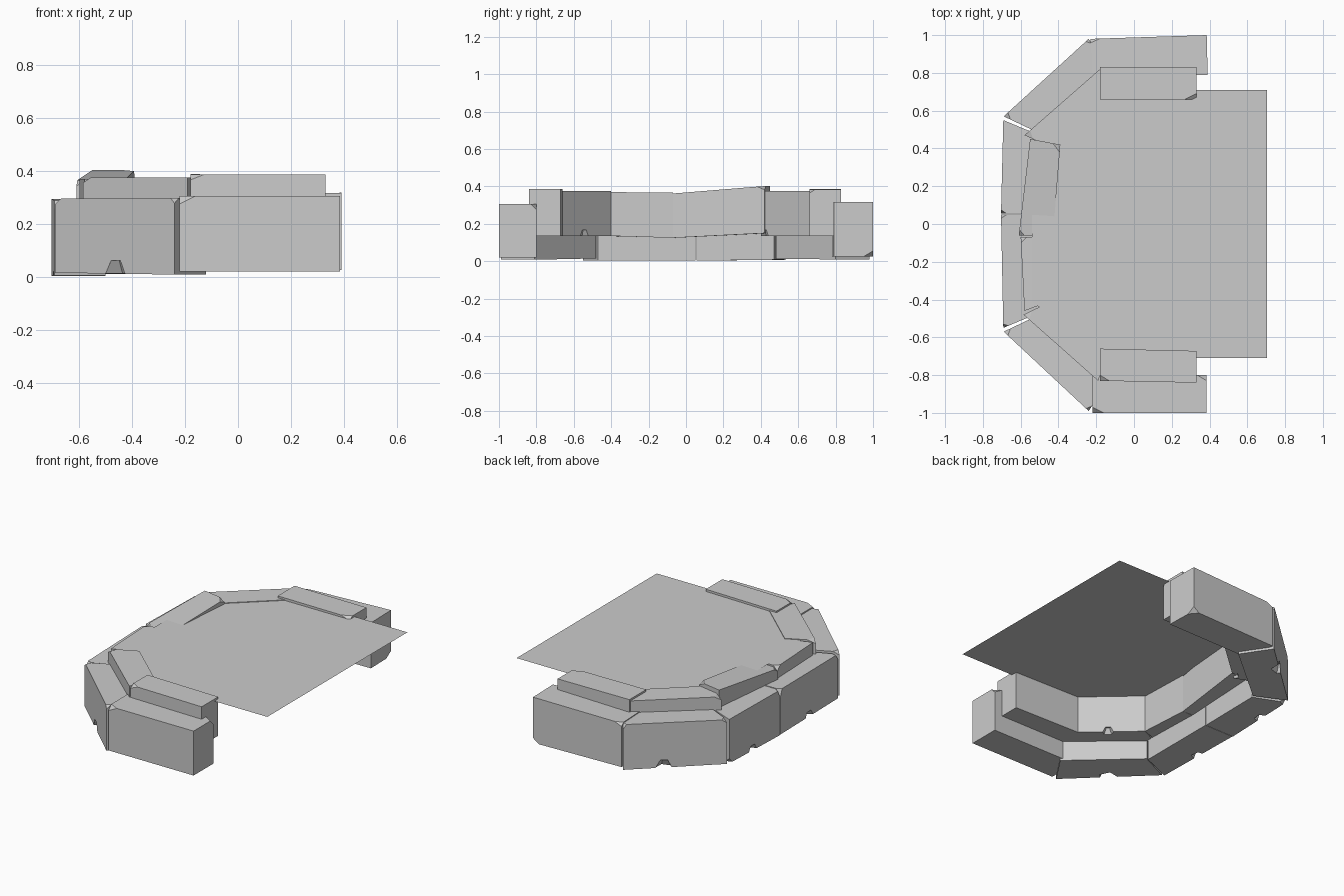
import bpy, bmesh
from mathutils import Vector, Matrix

if "Cube" in bpy.data.objects:
    bpy.data.objects.remove(bpy.data.objects["Cube"])


def finish(bm, name):
    bmesh.ops.recalc_face_normals(bm, faces=bm.faces)
    me = bpy.data.meshes.new(name)
    bm.to_mesh(me)
    bm.free()
    ob = bpy.data.objects.new(name, me)
    bpy.context.scene.collection.objects.link(ob)
    return ob


def stone(name, foot, zb, zt, chips=()):
    """Four-cornered block: foot = outer a, outer b, inner b, inner a;
    zb / zt = bottom and top heights at ends a and b; chips = (corner, lengths)."""
    bm = bmesh.new()
    ends = (0, 1, 1, 0)
    lo = [bm.verts.new((x, y, zb[e])) for (x, y), e in zip(foot, ends)]
    hi = [bm.verts.new((x, y, zt[e])) for (x, y), e in zip(foot, ends)]
    bm.faces.new(lo[::-1])
    bm.faces.new(hi)
    for i in range(4):
        j = (i + 1) % 4
        bm.faces.new((lo[i], lo[j], hi[j], hi[i]))
    bmesh.ops.recalc_face_normals(bm, faces=bm.faces)
    # cutting planes for the broken corners: corners 0-3 bottom, 4-7 top
    ring = [v.co.copy() for v in lo + hi]
    for c, (prev, nxt, up) in chips:
        base, k = c // 4 * 4, c % 4
        v = ring[c]
        others = (ring[base + (k - 1) % 4], ring[base + (k + 1) % 4], ring[(c + 4) % 8])
        p = [v + (o - v).normalized() * d for o, d in zip(others, (prev, nxt, up))]
        n = (p[1] - p[0]).cross(p[2] - p[0]).normalized()
        if n.dot(v - p[0]) < 0:
            n = -n
        r = bmesh.ops.bisect_plane(bm, geom=bm.verts[:] + bm.edges[:] + bm.faces[:],
                                   plane_co=p[0], plane_no=n, clear_outer=True)
        cut = [g for g in r["geom_cut"] if isinstance(g, bmesh.types.BMEdge)]
        bmesh.ops.holes_fill(bm, edges=cut, sides=0)
    return finish(bm, name)


def notch(ob, at, size, turn):
    """Break a wedge out of the lower edge of a stone."""
    bm = bmesh.new()
    bmesh.ops.create_cone(bm, cap_ends=True, segments=5, radius1=size, radius2=size * 0.35,
                          depth=size * 1.1,
                          matrix=Matrix.Translation(at) @ Matrix.Rotation(turn, 4, 'Z'))
    cutter = finish(bm, "notch_cutter")
    cutter.hide_render = True
    mod = ob.modifiers.new("notch", 'BOOLEAN')
    mod.operation, mod.object, mod.solver = 'DIFFERENCE', cutter, 'EXACT'
    bpy.context.view_layer.objects.active = ob
    bpy.ops.object.modifier_apply(modifier=mod.name)
    bpy.data.objects.remove(cutter)


# lower ring of kerb stones
stone("lower_side_front", [(-.22, -1), (.385, -1), (.385, -.80), (-.22, -.80)],
      (.02, .02), (.305, .305), [(4, (.03, .06, .03)), (6, (.03, .05, .03))])
stone("lower_side_rear", [(-.23, .98), (.385, 1), (.39, .79), (-.22, .78)],
      (.025, .025), (.305, .317), [(4, (.02, .05, .02)), (1, (.04, .05, .03))])
low_df = stone("lower_diagonal_front", [(-.69, -.57), (-.24, -.99), (-.12, -.81), (-.50, -.48)],
               (.015, .008), (.295, .297), [(4, (.04, .03, .02)), (5, (.02, .03, .02))])
low_dr = stone("lower_diagonal_rear", [(-.69, .57), (-.24, .98), (-.12, .80), (-.50, .48)],
               (.012, .01), (.295, .30), [(4, (.04, .03, .02)), (5, (.02, .03, .03))])
low_bf = stone("lower_back_front", [(-.692, -.55), (-.704, .05), (-.50, .05), (-.50, -.47)],
               (.005, .005), (.288, .293), [(5, (.02, .03, .05)), (4, (.03, .02, .03))])
low_br = stone("lower_back_rear", [(-.704, .055), (-.692, .55), (-.50, .47), (-.50, .055)],
               (.003, .008), (.292, .29), [(4, (.03, .02, .04)), (1, (.03, .04, .03))])

# upper ring, stepped inwards
stone("upper_side_front", [(-.18, -.83), (.33, -.84), (.33, -.672), (-.18, -.66)],
      (.135, .135), (.385, .385), [(4, (.03, .05, .02)), (0, (.05, .03, .03))])
stone("upper_side_rear", [(-.18, .83), (.33, .83), (.33, .66), (-.18, .66)],
      (.135, .135), (.387, .384), [(6, (.03, .06, .02))])
up_df = stone("upper_diagonal_front", [(-.585, -.48), (-.19, -.83), (-.13, -.66), (-.42, -.40)],
              (.135, .135), (.375, .375), [(4, (.05, .04, .02))])
up_dr = stone("upper_diagonal_rear", [(-.58, .47), (-.18, .82), (-.13, .66), (-.42, .40)],
              (.135, .135), (.375, .375), [(4, (.05, .04, .02))])
stone("upper_back_front", [(-.58, -.46), (-.60, -.07), (-.43, -.07), (-.42, -.40)],
      (.135, .125), (.369, .368), [(5, (.03, .03, .03))])
stone("upper_back_rear_tilted", [(-.61, -.06), (-.55, .45), (-.39, .42), (-.43, -.07)],
      (.125, .15), (.362, .402), [(4, (.03, .03, .02)), (6, (.04, .04, .02))])

# broken bits along the undersides
for ob, at, size, turn in (
        (low_df, (-.46, -.785, .02), .075, .8),
        (low_dr, (-.42, .82, .02), .07, .3),
        (low_bf, (-.70, -.25, .0), .07, .5),
        (low_br, (-.70, .32, .0), .07, .2),
        (up_df, (-.26, -.545, .14), .05, .6),
        (up_dr, (-.40, .42, .14), .05, .1)):
    notch(ob, Vector(at), size, turn)

# thin flat ground surface filling the ring
bm = bmesh.new()
half = [(.705, .71), (-.14, .71), (-.22, .66), (-.54, .41)]
outline = half + [(x, -y) for x, y in reversed(half)]
bm.faces.new([bm.verts.new((x, y, .371)) for x, y in outline])
finish(bm, "flat_surface")
